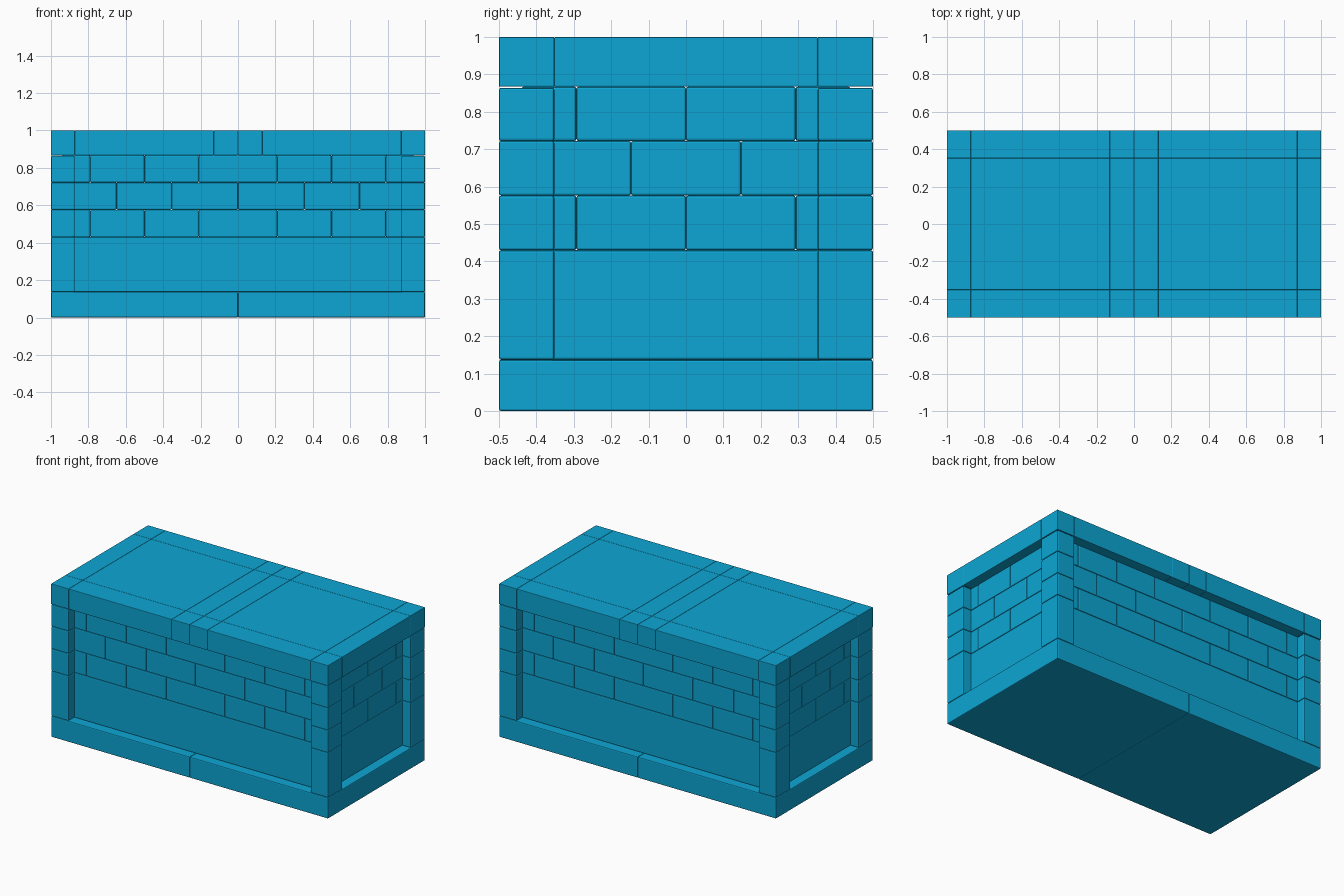
import bpy, bmesh

if "Cube" in bpy.data.objects:
    bpy.data.objects.remove(bpy.data.objects["Cube"])

mat = bpy.data.materials.new("blue")
mat.diffuse_color = (0.004, 0.38, 0.66, 1)
mat.use_nodes = True
mat.node_tree.nodes["Principled BSDF"].inputs["Base Color"].default_value = mat.diffuse_color


def blocks(name, boxes, bevel=0.006):
    """One object made of bevelled boxes (x0, x1, y0, y1, z0, z1)."""
    bm = bmesh.new()
    for x0, x1, y0, y1, z0, z1 in boxes:
        verts = bmesh.ops.create_cube(bm, size=1)["verts"]
        for v in verts:
            v.co = (x1 if v.co.x > 0 else x0,
                    y1 if v.co.y > 0 else y0,
                    z1 if v.co.z > 0 else z0)
    bmesh.ops.bevel(bm, geom=bm.edges[:], offset=bevel, segments=2,
                    profile=0.5, affect='EDGES')
    me = bpy.data.meshes.new(name)
    bm.to_mesh(me)
    bm.free()
    ob = bpy.data.objects.new(name, me)
    bpy.context.collection.objects.link(ob)
    me.materials.append(mat)
    return ob


def spans(cuts):
    return list(zip(cuts[:-1], cuts[1:]))


def mirrored(cuts):
    """Full list of seams from the positive half."""
    return sorted({-c for c in cuts} | set(cuts))


WX, WY, T = 0.94, 0.44, 0.147          # wall faces and brick thickness
rows = [0.43, 0.576, 0.722, 0.867]     # brick course heights

# base of two slabs
blocks("base", [(a, b, -0.5, 0.5, 0, 0.137) for a, b in spans([-1, 0, 1])])

# corner pillars of stacked blocks
pillar_z = [(0.137, 0.43), (0.43, 0.576), (0.576, 0.722), (0.722, 0.864)]
blocks("corner_pillars", [(*x, *y, *z)
                          for x in ((-1, -0.873), (0.873, 1))
                          for y in ((-0.5, -0.352), (0.352, 0.5))
                          for z in pillar_z])

# plain lower wall panels
lower = (0.137, 0.43)
blocks("lower_panels",
       [(-WX, WX, *y, *lower) for y in ((-WY, T - WY), (WY - T, WY))] +
       [(*x, T - WY, WY - T, *lower) for x in ((-WX, T - WX), (WX - T, WX))] +
       [(*x, -WY, WY, *lower) for x in ((-WX, T - WX), (WX - T, WX))])

# brick courses in running bond
front_seams = [mirrored([0.21, 0.5, 0.79, WX]), mirrored([0, 0.355, 0.65, WX])]
side_seams = [mirrored([0, 0.293, WY]), mirrored([0.147, WY])]
bricks = []
for i, z in enumerate(spans(rows)):
    for a, b in spans(front_seams[i % 2]):
        bricks += [(a, b, -WY, T - WY, *z), (a, b, WY - T, WY, *z)]
    for a, b in spans(side_seams[i % 2]):
        bricks += [(-WX, T - WX, a, b, *z), (WX - T, WX, a, b, *z)]
blocks("wall_bricks", bricks)

# top slab in a grid of pieces
blocks("top_slab", [(*x, *y, 0.867, 1)
                    for x in spans([-1, -0.873, -0.13, 0, 0.13, 0.873, 1])
                    for y in spans([-0.5, -0.352, 0.352, 0.5])], 0.003)
